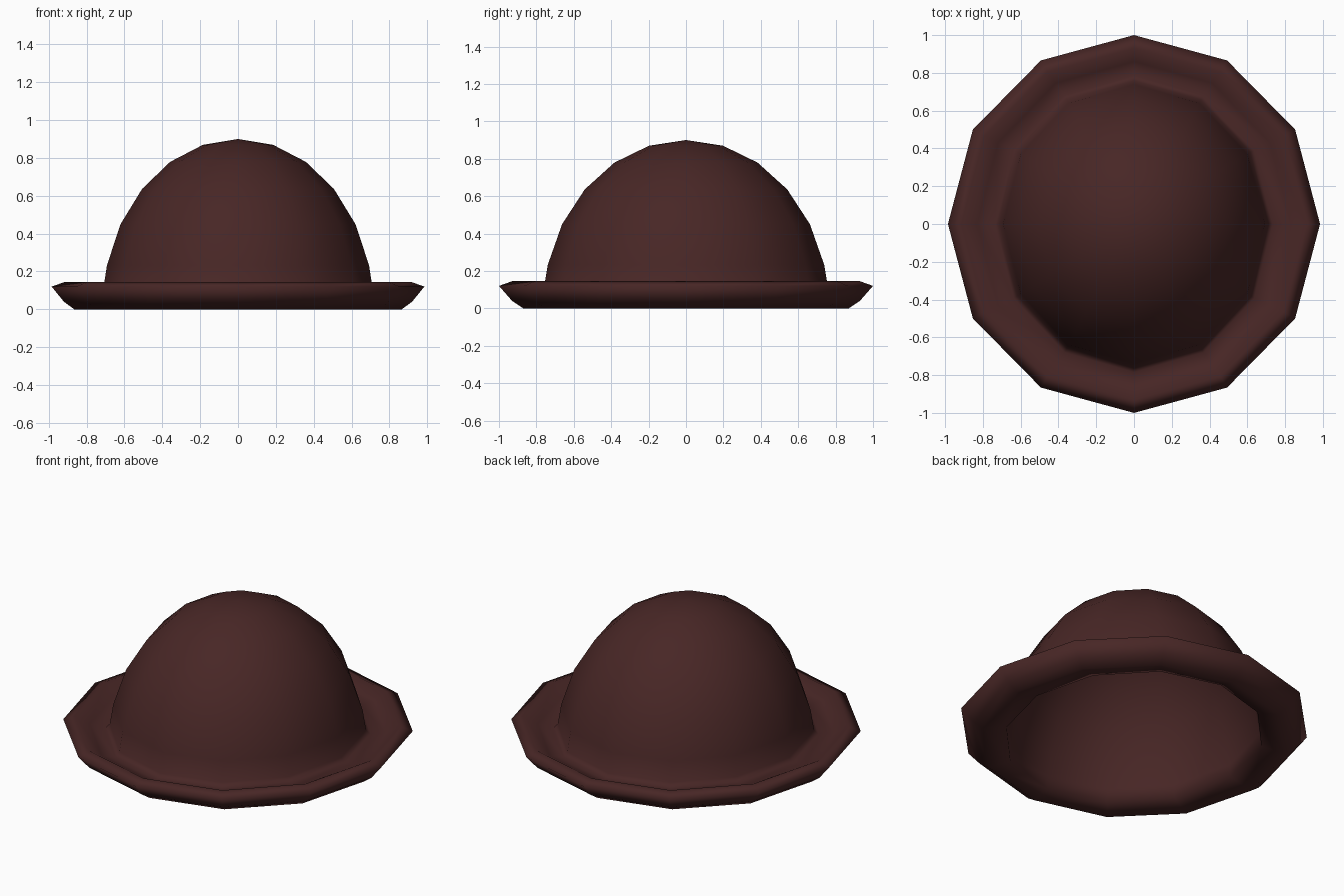
import bpy
import bmesh
from math import sin, cos, pi, radians

SIDES = 12
CROWN = (0.717, 0.765, 0.90)   # half axes of the dome
WALL = 0.008

old = bpy.data.objects.get("Cube")
if old:
    bpy.data.objects.remove(old, do_unlink=True)

felt = bpy.data.materials.new("dark_brown_felt")
felt.use_nodes = True
colour = (0.064, 0.0195, 0.0187, 1)
felt.diffuse_color = colour
bsdf = next(n for n in felt.node_tree.nodes if n.type == 'BSDF_PRINCIPLED')
bsdf.inputs["Base Color"].default_value = colour


def dome_rings(shrink):
    """Rings (rx, ry, z) of the dome, from just below the apex down."""
    a, b, c = (v - shrink for v in CROWN)
    angles = [radians(15 * i) for i in range(1, 6)] + [radians(83)]
    return [(a * sin(t), b * sin(t), c * cos(t)) for t in angles]


# Curled brim section, from the foot of the crown round to the inner lip
brim = [
    (0.735, 0.785, 0.085),
    (0.83, 0.86, 0.10),
    (0.915, 0.93, 0.145),
    (0.985, 1.0, 0.12),
    (0.92, 0.93, 0.04),
    (0.865, 0.87, 0.0),
    (0.715, 0.76, 0.03),
]
profile = dome_rings(0) + brim + dome_rings(WALL)[::-1]

# Sweep the section around the vertical axis as one continuous felt body
bm = bmesh.new()
rings = []
for rx, ry, z in profile:
    rings.append([bm.verts.new((rx * sin(2 * pi * i / SIDES),
                                ry * cos(2 * pi * i / SIDES), z))
                  for i in range(SIDES)])
for upper, lower in zip(rings, rings[1:]):
    for i in range(SIDES):
        j = (i + 1) % SIDES
        bm.faces.new((upper[i], upper[j], lower[j], lower[i]))

# Outer and inner crown tips
for ring, z in ((rings[0], CROWN[2]), (rings[-1], CROWN[2] - WALL)):
    tip = bm.verts.new((0, 0, z))
    for i in range(SIDES):
        bm.faces.new((ring[i], ring[(i + 1) % SIDES], tip))

bmesh.ops.recalc_face_normals(bm, faces=bm.faces[:])
for face in bm.faces:
    face.smooth = True

mesh = bpy.data.meshes.new("hat_crown_and_brim")
bm.to_mesh(mesh)
bm.free()
mesh.materials.append(felt)
hat = bpy.data.objects.new("hat_crown_and_brim", mesh)
bpy.context.collection.objects.link(hat)
